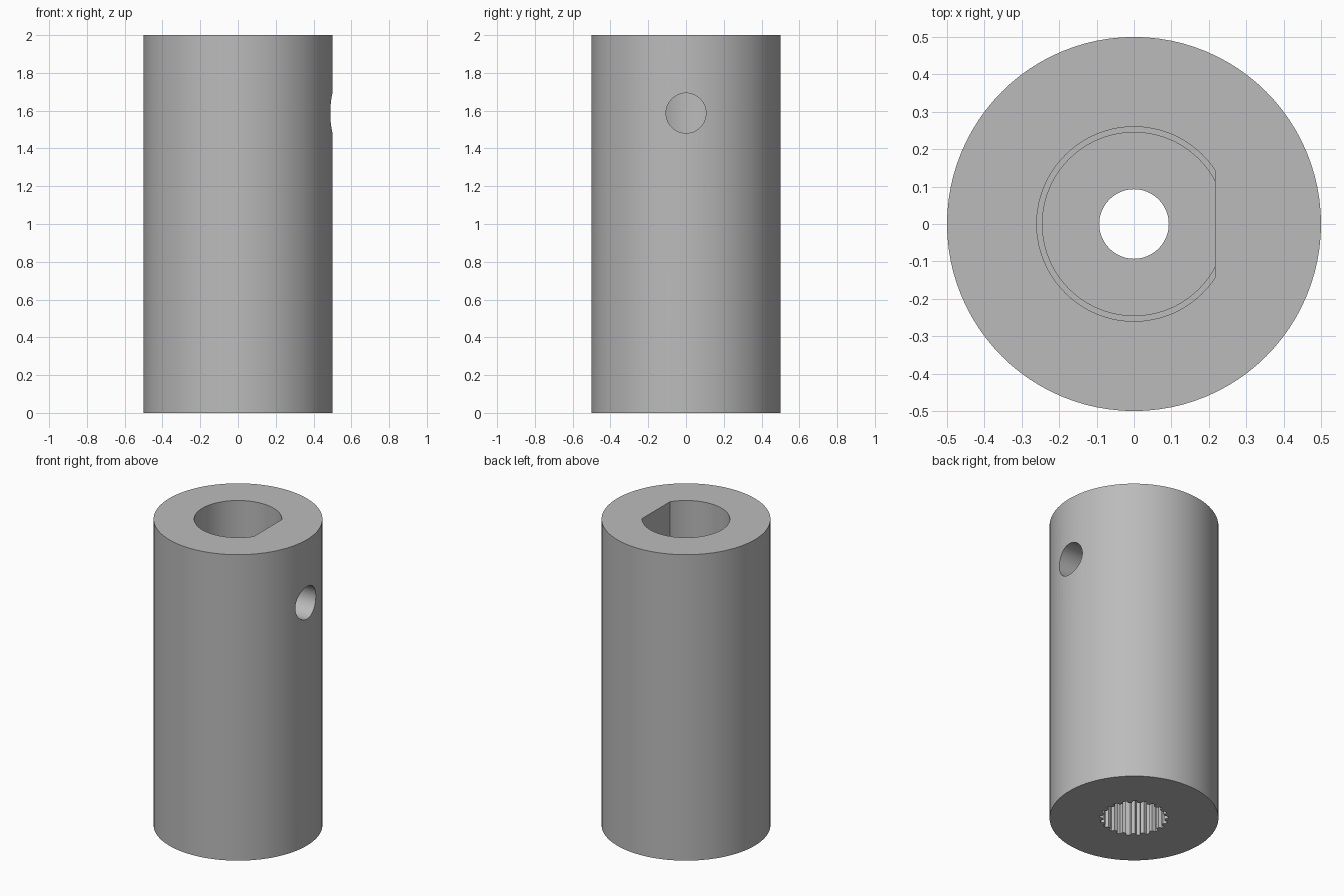
import bpy, bmesh
from math import sin, cos, pi, acos, radians, tau
from mathutils import Matrix

cube = bpy.data.objects.get("Cube")
if cube:
    bpy.data.objects.remove(cube, do_unlink=True)

grey = bpy.data.materials.new("plain grey")
grey.use_nodes = True
colour = (0.5, 0.5, 0.5, 1)
grey.diffuse_color = colour
grey.node_tree.nodes["Principled BSDF"].inputs["Base Color"].default_value = colour


def circle(r, n):
    return [(r * cos(tau * i / n), r * sin(tau * i / n)) for i in range(n)]


def d_shape(r, flat, n):
    # arc running round from one end of the flat to the other
    a = acos(flat / r)
    step = (tau - 2 * a) / n
    return [(r * cos(a + i * step), r * sin(a + i * step)) for i in range(n + 1)]


def spline(r_in, r_out, teeth):
    pts = []
    for i in range(teeth):
        for t, r in ((-0.32, r_in), (-0.18, r_out), (0.18, r_out), (0.32, r_in)):
            a = tau * (i + t) / teeth
            pts.append((r * cos(a), r * sin(a)))
    return pts


def prism(name, pts, z0, z1, matrix=None):
    bm = bmesh.new()
    face = bm.faces.new([bm.verts.new((x, y, z0)) for x, y in pts])
    top = bmesh.ops.extrude_face_region(bm, geom=[face])["geom"]
    verts = [v for v in top if isinstance(v, bmesh.types.BMVert)]
    bmesh.ops.translate(bm, verts=verts, vec=(0, 0, z1 - z0))
    if matrix:
        bm.transform(matrix)
    bmesh.ops.recalc_face_normals(bm, faces=bm.faces)
    mesh = bpy.data.meshes.new(name)
    bm.to_mesh(mesh)
    bm.free()
    mesh.materials.append(grey)
    ob = bpy.data.objects.new(name, mesh)
    bpy.context.collection.objects.link(ob)
    return ob


body = prism("coupler_body", circle(0.5, 96), 0, 2)

# Sideways hole for the set screw, on the flat side of the shaft bore
sideways = Matrix.Translation((0, 0, 1.587)) @ Matrix.Rotation(pi / 2, 4, 'Y')
cutters = [
    prism("shaft_bore", d_shape(0.26, 0.217, 72), 1.0, 2.1),
    prism("screw_head_bore", circle(0.245, 72), 0.5, 1.05),
    prism("screw_hole", circle(0.093, 48), 0.2, 0.6),
    prism("spline_socket", spline(0.182, 0.203, 21), -0.1, 0.3),
    prism("set_screw_hole", circle(0.106, 48), 0.1, 0.7, sideways),
]

bpy.ops.object.select_all(action='DESELECT')
body.select_set(True)
bpy.context.view_layer.objects.active = body
for cutter in cutters:
    cutter.hide_render = True
    mod = body.modifiers.new(cutter.name, 'BOOLEAN')
    mod.operation = 'DIFFERENCE'
    mod.solver = 'EXACT'
    mod.object = cutter
    bpy.ops.object.modifier_apply(modifier=mod.name)
    bpy.data.objects.remove(cutter, do_unlink=True)

bpy.ops.object.shade_smooth_by_angle(angle=radians(25))
